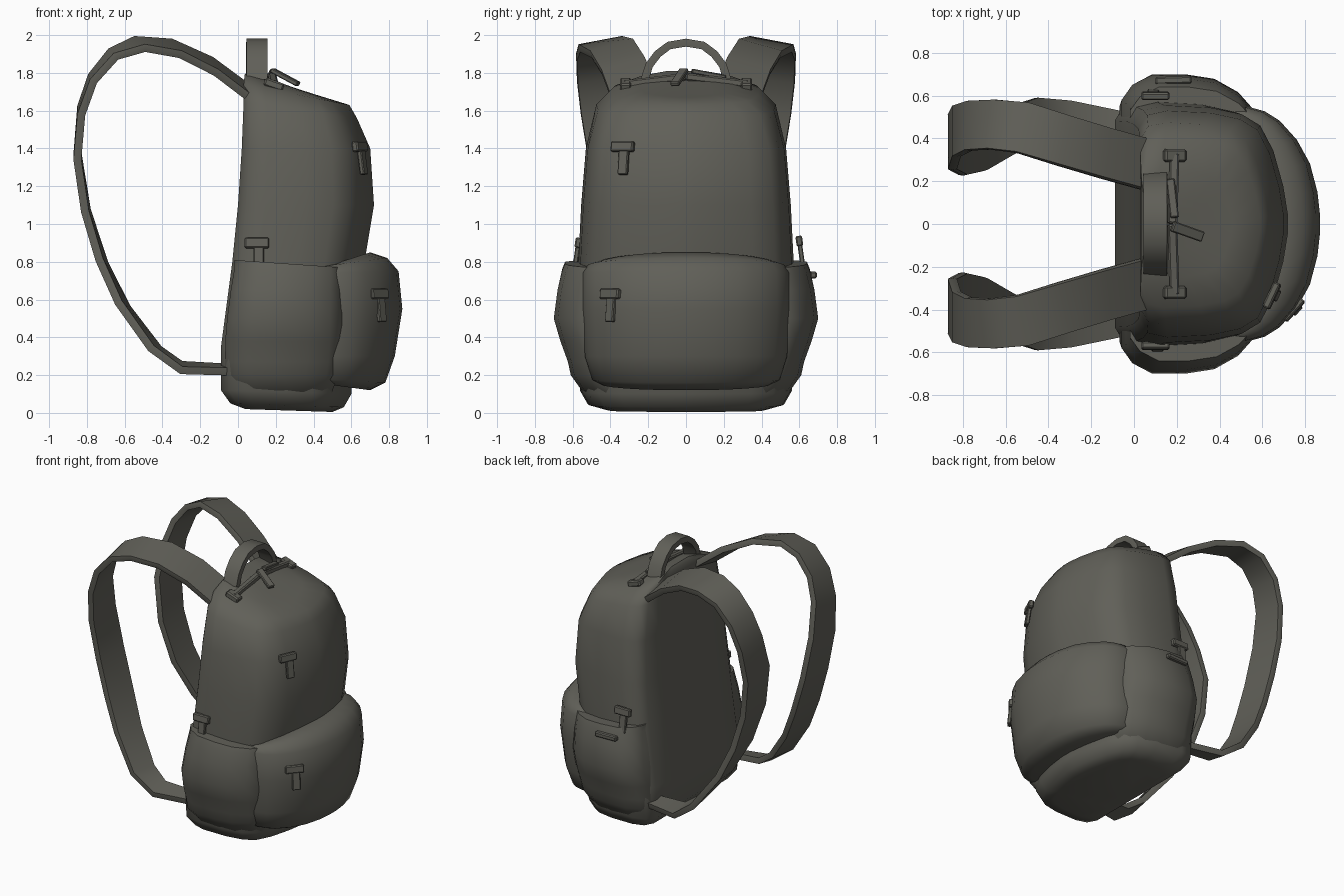
import bpy
import bmesh
from math import radians
from mathutils import Vector, Matrix

cube = bpy.data.objects.get("Cube")
if cube:
    bpy.data.objects.remove(cube, do_unlink=True)

fabric = bpy.data.materials.new("dark olive fabric")
fabric.use_nodes = True
COLOUR = (0.118, 0.116, 0.098, 1)
fabric.diffuse_color = COLOUR
fabric.node_tree.nodes["Principled BSDF"].inputs["Base Color"].default_value = COLOUR


def finish(name, bm, angle=45):
    bmesh.ops.recalc_face_normals(bm, faces=bm.faces)
    mesh = bpy.data.meshes.new(name)
    bm.to_mesh(mesh)
    bm.free()
    mesh.materials.append(fabric)
    obj = bpy.data.objects.new(name, mesh)
    bpy.context.collection.objects.link(obj)
    bpy.ops.object.select_all(action='DESELECT')
    obj.select_set(True)
    bpy.context.view_layer.objects.active = obj
    bpy.ops.object.shade_smooth_by_angle(angle=radians(angle))
    return obj


def skin(bm, rings):
    """Join rings of points into a closed tube with capped ends."""
    loops = [[bm.verts.new(p) for p in ring] for ring in rings]
    n = len(loops[0])
    for a, b in zip(loops, loops[1:]):
        for i in range(n):
            j = (i + 1) % n
            bm.faces.new((a[i], a[j], b[j], b[i]))
    bm.faces.new(loops[0][::-1])
    bm.faces.new(loops[-1])


def bag(name, profile, levels):
    """Stack a mirrored half profile; levels are (z rear, z front, x rear, x front, half width)."""
    outline = profile + [(u, -v) for u, v in reversed(profile)]
    rings = [[(x0 + (x1 - x0) * u, w * v, zb + (zf - zb) * u) for u, v in outline]
             for zb, zf, x0, x1, w in levels]
    bm = bmesh.new()
    skin(bm, rings)
    return finish(name, bm, 60)


def ribbon(name, path, side, thick):
    """Flat band along (x, y, z, width) stations, spread along the side direction."""
    side = Vector(side)
    pts = [Vector(p[:3]) for p in path]
    rings = []
    for i, p in enumerate(pts):
        tangent = pts[min(i + 1, len(pts) - 1)] - pts[max(i - 1, 0)]
        across = (side - tangent * side.dot(tangent) / tangent.length_squared).normalized()
        normal = tangent.cross(across).normalized() * thick / 2
        across *= path[i][3] / 2
        rings.append([p + across + normal, p + across * 1.03, p + across - normal,
                      p - across - normal, p - across * 1.03, p - across + normal])
    bm = bmesh.new()
    skin(bm, rings)
    return finish(name, bm, 50)


def add_box(bm, size, matrix):
    made = bmesh.ops.create_cube(bm, size=1, matrix=matrix @ Matrix.Diagonal((*size, 1)))
    edges = list({e for v in made["verts"] for e in v.link_edges})
    bmesh.ops.bevel(bm, geom=edges, offset=min(size) * 0.2, segments=1, affect='EDGES')


def pull_tab(name, location, turn, lean=0):
    """T-shaped zip pull: crossbar on top and a hanging tab."""
    bm = bmesh.new()
    place = (Matrix.Translation(location) @ Matrix.Rotation(radians(turn), 4, 'Z')
             @ Matrix.Rotation(radians(lean), 4, 'Y'))
    add_box(bm, (0.035, 0.13, 0.055), place)
    add_box(bm, (0.025, 0.055, 0.13), place @ Matrix.Translation((0, 0.01, -0.085)))
    return finish(name, bm, 30)


def bar(name, start, end, width, thick):
    start, end = Vector(start), Vector(end)
    bm = bmesh.new()
    turn = (end - start).to_track_quat('X', 'Z').to_matrix().to_4x4()
    add_box(bm, ((end - start).length, width, thick), Matrix.Translation((start + end) / 2) @ turn)
    return finish(name, bm, 30)


# Main compartment with flat back, bulging front and sloping top
body_profile = [(0, 0.1), (0, 0.5), (0, 0.84), (0.06, 0.96), (0.2, 1), (0.5, 0.98),
                (0.7, 0.925), (0.82, 0.83), (0.905, 0.62), (0.97, 0.32), (1, 0.08)]
bag("main_body", body_profile, [
    (0.02, 0.005, 0.04, 0.50, 0.42), (0.05, 0.03, -0.04, 0.56, 0.52),
    (0.12, 0.10, -0.09, 0.60, 0.56), (0.35, 0.35, -0.09, 0.61, 0.575),
    (0.80, 0.80, -0.03, 0.67, 0.57), (1.10, 1.10, 0.00, 0.72, 0.555),
    (1.40, 1.40, 0.02, 0.70, 0.53), (1.65, 1.56, 0.03, 0.63, 0.475),
    (1.74, 1.63, 0.03, 0.59, 0.39), (1.79, 1.67, 0.035, 0.46, 0.25),
    (1.81, 1.71, 0.05, 0.33, 0.12)])

# Front pocket wrapping round the lower front
pocket_profile = [(0, 1), (0.28, 0.99), (0.45, 0.95), (0.6, 0.87), (0.77, 0.71),
                  (0.9, 0.51), (0.975, 0.27), (1, 0.08)]
bag("front_pocket", pocket_profile, [
    (0.16, 0.12, 0.40, 0.70, 0.45), (0.18, 0.16, 0.40, 0.78, 0.50),
    (0.30, 0.30, 0.40, 0.83, 0.54), (0.55, 0.55, 0.40, 0.87, 0.555),
    (0.74, 0.75, 0.40, 0.85, 0.55), (0.77, 0.82, 0.40, 0.79, 0.525),
    (0.76, 0.85, 0.42, 0.70, 0.49)])

# Side pockets, one band swelling out past both sides of the body
side_profile = [(0.02, 0.5), (0.02, 0.83), (0.1, 0.93), (0.25, 1), (0.5, 1),
                (0.72, 0.97), (0.9, 0.88), (1, 0.78), (1, 0.5)]
bag("side_pockets", side_profile, [
    (0.06, 0.06, -0.03, 0.48, 0.51), (0.20, 0.20, -0.08, 0.53, 0.61),
    (0.27, 0.27, -0.08, 0.54, 0.625), (0.38, 0.38, -0.08, 0.55, 0.665),
    (0.50, 0.50, -0.07, 0.55, 0.70), (0.65, 0.65, -0.05, 0.55, 0.68),
    (0.77, 0.74, -0.03, 0.55, 0.655), (0.81, 0.77, -0.03, 0.55, 0.64)])

# Shoulder straps, the same loop on each side
strap_path = [(0.05, 0.28, 1.70, 0.24), (-0.13, 0.33, 1.835, 0.24), (-0.33, 0.39, 1.93, 0.24),
              (-0.52, 0.45, 1.953, 0.24), (-0.66, 0.465, 1.90, 0.23), (-0.77, 0.46, 1.77, 0.23),
              (-0.83, 0.435, 1.60, 0.24), (-0.85, 0.385, 1.36, 0.26), (-0.805, 0.36, 1.07, 0.26),
              (-0.72, 0.375, 0.80, 0.25), (-0.61, 0.425, 0.57, 0.22), (-0.44, 0.495, 0.34, 0.19),
              (-0.30, 0.50, 0.24, 0.15), (-0.06, 0.47, 0.23, 0.11)]
for name, s in (("left_strap", 1), ("right_strap", -1)):
    ribbon(name, [(x, y * s, z, w) for x, y, z, w in strap_path], (0, 1, -0.2 * s), 0.042)

# Carry handle
half_handle = [(0.22, 1.76), (0.195, 1.84), (0.15, 1.90), (0.09, 1.945)]
arc = half_handle + [(0, 1.96)] + [(-y, z) for y, z in reversed(half_handle)]
ribbon("carry_handle", [(0.10, y, z, 0.11) for y, z in arc], (1, 0, 0), 0.042)

# Top zip with end stops and two pulls
for s in (1, -1):
    bar("top_zip", (0.18, 0, 1.78), (0.19, 0.33 * s, 1.74), 0.045, 0.04)
    bar("zip_end_stop", (0.14, 0.32 * s, 1.755), (0.24, 0.32 * s, 1.72), 0.06, 0.045)
bar("zip_pull_front", (0.18, -0.01, 1.815), (0.32, -0.06, 1.74), 0.05, 0.025)
bar("zip_pull_side", (0.19, 0.03, 1.81), (0.17, 0.21, 1.775), 0.04, 0.025)

# Zip pulls on front panel, front pocket and sides
pull_tab("panel_pull", (0.645, -0.335, 1.41), -25, -8)
pull_tab("pocket_pull", (0.745, -0.40, 0.63), -42, -6)
pull_tab("right_side_pull", (0.10, -0.57, 0.90), -90, -8)
pull_tab("left_side_pull", (0.10, 0.60, 0.91), 90, -8)

# Small toggle bar on the left side pocket
bar("pocket_toggle", (0.10, 0.67, 0.73), (0.27, 0.675, 0.73), 0.035, 0.035)
